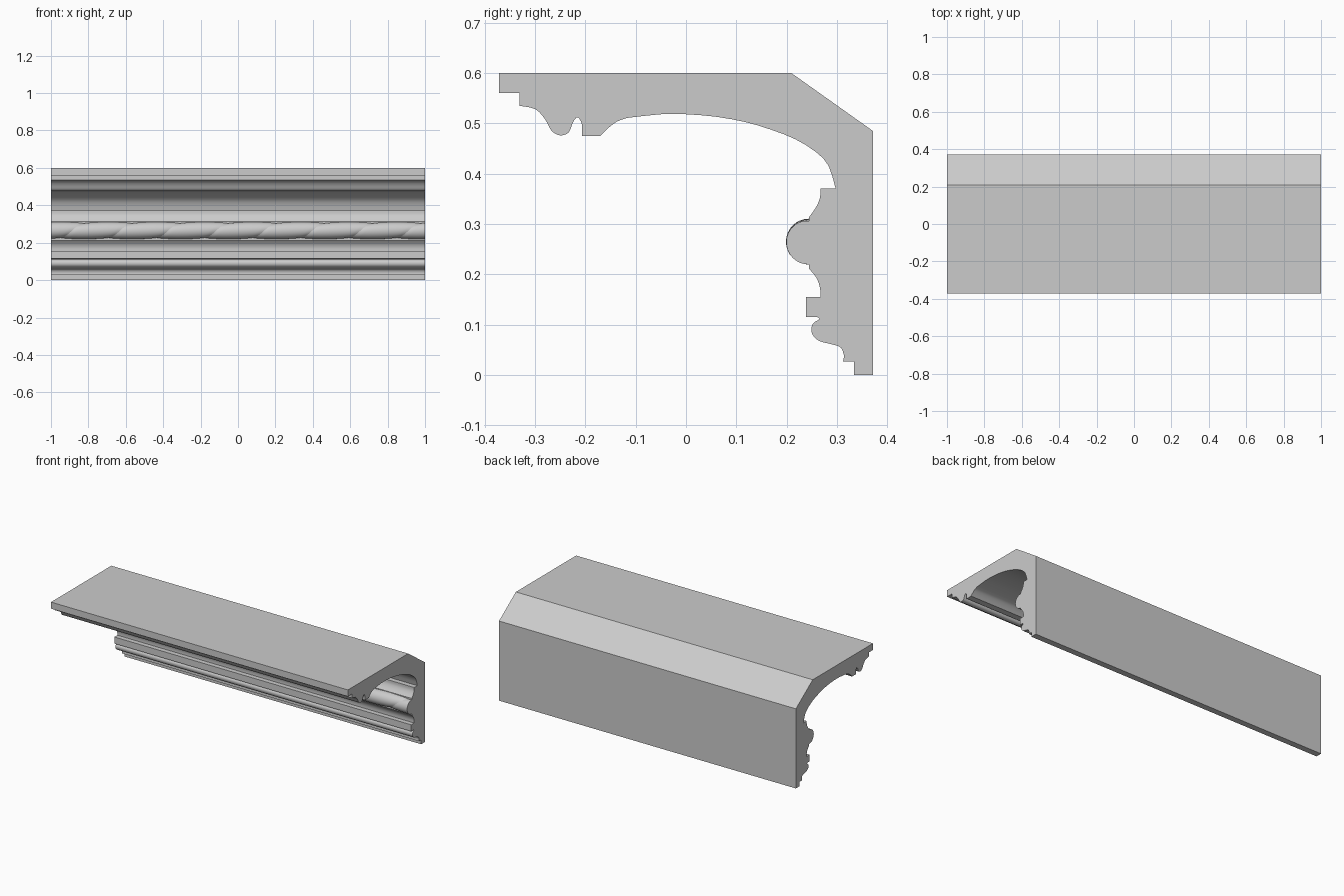
import bpy, bmesh, math
from mathutils import Vector

if "Cube" in bpy.data.objects:
    bpy.data.objects.remove(bpy.data.objects["Cube"])


def spline(pts, steps=3):
    """Smooth Catmull-Rom curve through (y, z) points."""
    p = [Vector(q) for q in pts]
    p = [2 * p[0] - p[1]] + p + [2 * p[-1] - p[-2]]
    out = []
    for a, b, c, d in zip(p, p[1:], p[2:], p[3:]):
        for s in range(steps):
            t = s / steps
            out.append(0.5 * (2 * b + (c - a) * t + (2 * a - 5 * b + 4 * c - d) * t * t
                              + (3 * b - a - 3 * c + d) * t ** 3))
    return out + [p[-2]]


def make_object(name, bm):
    bmesh.ops.recalc_face_normals(bm, faces=bm.faces)
    mesh = bpy.data.meshes.new(name)
    bm.to_mesh(mesh)
    bm.free()
    obj = bpy.data.objects.new(name, mesh)
    bpy.context.collection.objects.link(obj)
    bpy.ops.object.select_all(action='DESELECT')
    obj.select_set(True)
    bpy.context.view_layer.objects.active = obj
    bpy.ops.object.shade_smooth_by_angle(angle=math.radians(30))
    return obj


# Cornice cross-section in (y, z)
profile = [(-.371, .6), (.209, .6), (.371, .485), (.371, 0), (.334, 0), (.334, .027), (.312, .027)]
# lower wave moulding
profile += spline([(.314, .038), (.308, .054), (.29, .061), (.266, .067), (.252, .079),
                   (.249, .093), (.254, .104), (.265, .111), (.261, .115)])
# fillet and hollow below the rope
profile += [(.238, .115), (.238, .155)]
profile += spline([(.267, .155), (.266, .174), (.259, .193), (.244, .212)])
# seat of the rope and the hollow above it
profile += [(.244, .22), (.244, .309)]
profile += spline([(.244, .313), (.258, .333), (.266, .352), (.267, .371)])
# large cove
profile += spline([(.297, .371), (.283, .416), (.258, .443), (.218, .468), (.17, .487), (.12, .502),
                   (.06, .513), (0, .518), (-.05, .518), (-.115, .511)], 2)
profile += spline([(-.119, .51), (-.138, .503), (-.155, .49), (-.17, .475)])
# upper drip and ogee
profile += spline([(-.207, .475), (-.207, .498), (-.215, .512), (-.224, .503), (-.233, .482),
                   (-.25, .476), (-.267, .485), (-.28, .508), (-.299, .528), (-.331, .535)])
profile += [(-.331, .56), (-.371, .56)]

bm = bmesh.new()
face = bm.faces.new([bm.verts.new((-1, y, z)) for y, z in profile])
ext = bmesh.ops.extrude_face_region(bm, geom=[face], use_keep_orig=True)
bmesh.ops.translate(bm, vec=(2, 0, 0),
                    verts=[g for g in ext['geom'] if isinstance(g, bmesh.types.BMVert)])
make_object("cornice_body", bm)

# Rope bead: a round bar with one helical groove, trimmed at both ends
PITCH, COLS, ROWS, TURNS = .257, 16, 32, 11
RADIUS, DEPTH, CY, CZ = .0455, .008, .244, .265
bm = bmesh.new()
grid = []
for i in range(TURNS * COLS + 1):
    t = (i % COLS) / COLS
    r = RADIUS - DEPTH * (1 - math.sin(math.pi * t) ** .6)
    x0 = -.887 - 2 * PITCH + i * PITCH / COLS
    row = []
    for j in range(ROWS):
        phi = -math.pi + 2 * math.pi * j / ROWS
        row.append(bm.verts.new((x0 + PITCH * phi / (2 * math.pi),
                                 CY - r * math.cos(phi), CZ + r * math.sin(phi))))
    grid.append(row)
for i in range(len(grid) - 1):
    for j in range(ROWS):
        k = i + COLS if j == ROWS - 1 else i      # the helix closes one pitch further on
        if k + 1 < len(grid):
            n = (j + 1) % ROWS
            bm.faces.new((grid[i][j], grid[i + 1][j], grid[k + 1][n], grid[k][n]))
for side in (-1, 1):
    cut = bmesh.ops.bisect_plane(bm, geom=bm.verts[:] + bm.edges[:] + bm.faces[:],
                                 plane_co=(side, 0, 0), plane_no=(side, 0, 0), clear_outer=True)
    rim = [g for g in cut['geom_cut'] if isinstance(g, bmesh.types.BMEdge)]
    bmesh.ops.holes_fill(bm, edges=rim, sides=0)
make_object("rope_bead", bm)
